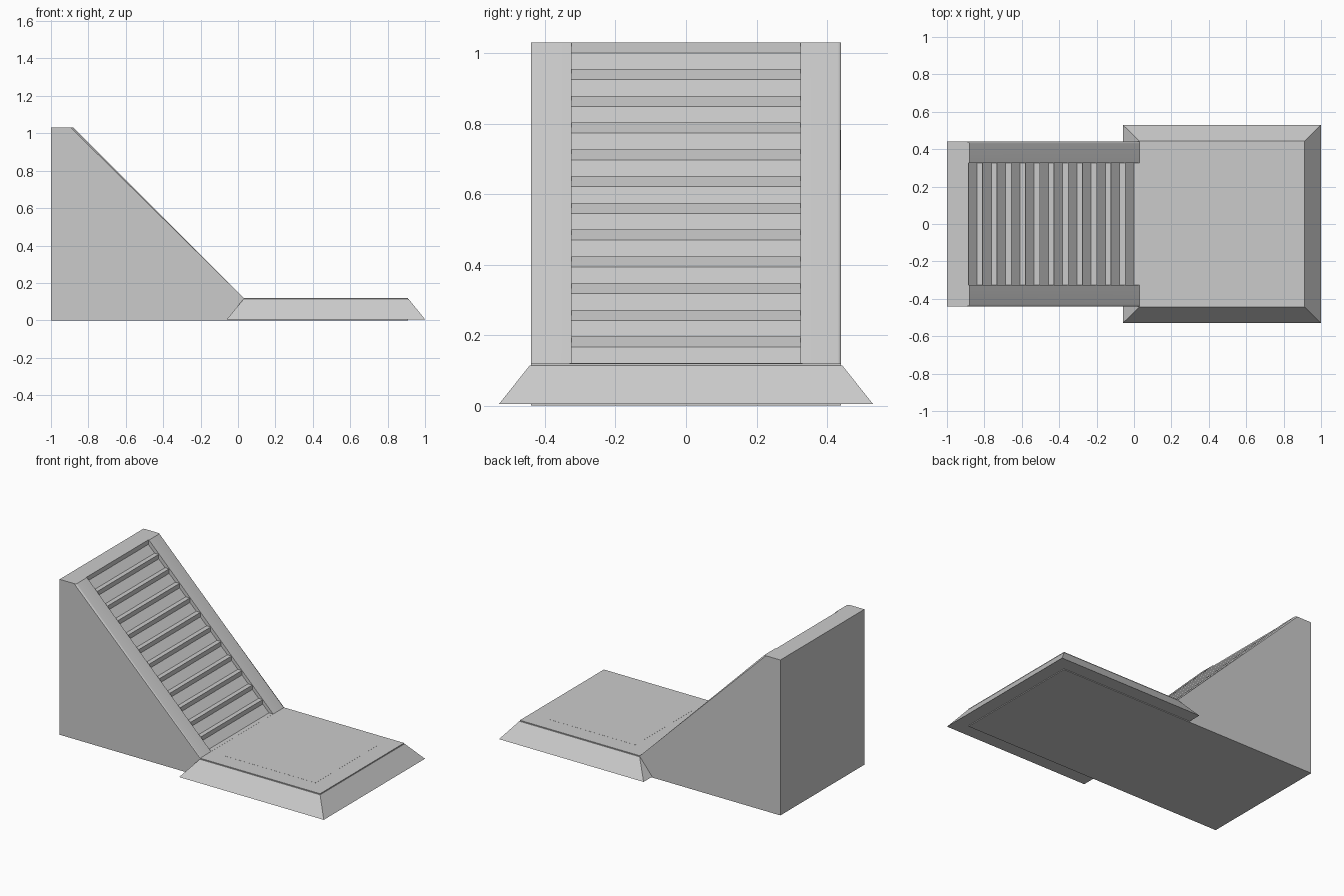
import bpy, bmesh

if "Cube" in bpy.data.objects:
    bpy.data.objects.remove(bpy.data.objects["Cube"])


def make_object(name, bm):
    bmesh.ops.recalc_face_normals(bm, faces=bm.faces)
    mesh = bpy.data.meshes.new(name)
    bm.to_mesh(mesh)
    bm.free()
    obj = bpy.data.objects.new(name, mesh)
    bpy.context.collection.objects.link(obj)
    return obj


def extrude_profile(points, half_width):
    """Solid from an xz profile, spanning -half_width..half_width in y."""
    bm = bmesh.new()
    face = bm.faces.new([bm.verts.new((x, -half_width, z)) for x, z in points])
    ext = bmesh.ops.extrude_face_region(bm, geom=[face])
    verts = [g for g in ext["geom"] if isinstance(g, bmesh.types.BMVert)]
    bmesh.ops.translate(bm, verts=verts, vec=(0, 2 * half_width, 0))
    return bm


def frustum(name, bottom, top):
    """Each end is (x0, x1, half_y, z)."""
    bm = bmesh.new()
    rings = []
    for x0, x1, h, z in (bottom, top):
        rings.append([bm.verts.new(p) for p in
                      ((x0, -h, z), (x1, -h, z), (x1, h, z), (x0, h, z))])
    lo, hi = rings
    bm.faces.new(lo[::-1])
    bm.faces.new(hi)
    for i in range(4):
        j = (i + 1) % 4
        bm.faces.new((lo[i], lo[j], hi[j], hi[i]))
    return make_object(name, bm)


# Ramp body and landing core in one profile
HALF = 0.44
body_bm = extrude_profile([(-1, 0), (0.91, 0), (0.91, 0.12), (0.03, 0.12),
                           (-0.88, 1.03), (-1, 1.03)], HALF)
# Soften the outer edges of the sloping rails
slope_edges = [e for e in body_bm.edges
               if all(0.11 < v.co.z and -0.9 < v.co.x < 0.1 for v in e.verts)
               and abs(e.verts[0].co.z - e.verts[1].co.z) > 0.5]
bmesh.ops.bevel(body_bm, geom=slope_edges, offset=0.01, segments=3,
                profile=0.5, affect='EDGES')
body = make_object("ramp_body", body_bm)

# Ridged stair channel, cut between the rails
STEPS, RIDGE = 12, 0.03
x0, z0 = -0.885, 1.03
run, rise = (0.885 + RIDGE) / STEPS, (z0 - 0.12) / STEPS
profile = [(x0, 1.3)]
for i in range(STEPS):
    x, z = x0 + i * run, z0 - i * rise
    if i:
        profile.append((x, z))
    profile.append((x, z - RIDGE))
    profile.append((x + run - RIDGE, z - rise))
profile += [(0.05, 0.1205), (0.05, 1.3)]
cutter = make_object("stair_cutter", extrude_profile(profile, 0.325))
cutter.hide_render = True
cutter.hide_set(True)

cut = body.modifiers.new("stair_channel", 'BOOLEAN')
cut.operation = 'DIFFERENCE'
cut.solver = 'EXACT'
cut.object = cutter
bpy.context.view_layer.objects.active = body
body.select_set(True)
bpy.ops.object.modifier_apply(modifier=cut.name)
bpy.data.objects.remove(cutter, do_unlink=True)
bpy.ops.object.shade_smooth_by_angle(angle=0.5)

# Sloping skirt around the landing
frustum("landing_skirt", (-0.06, 1.0, 0.53, 0.005), (0.03, 0.912, 0.443, 0.114))

# Almost flush panel on the landing
frustum("landing_panel", (0.14, 0.80, 0.33, 0.115), (0.14, 0.80, 0.33, 0.1205))
